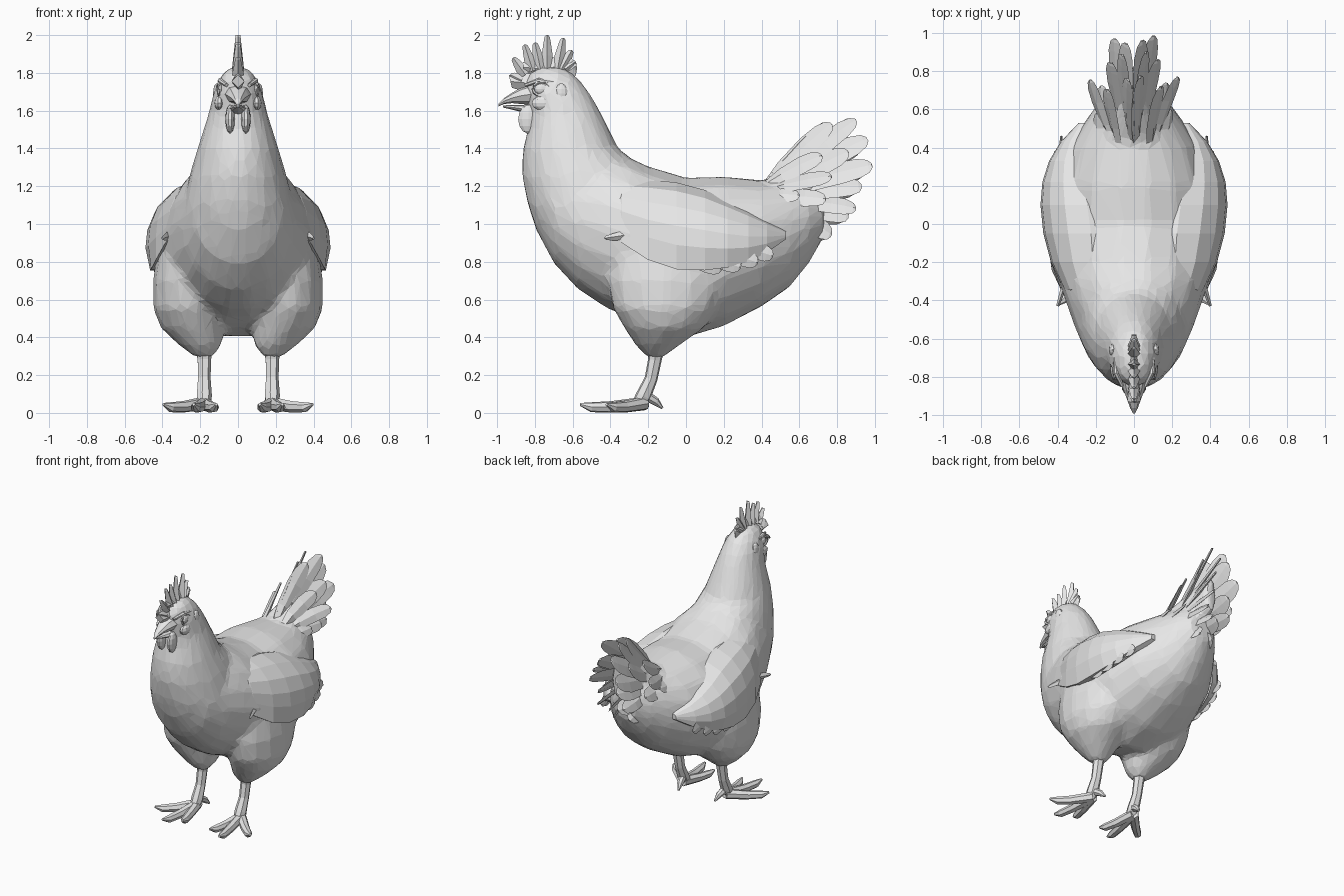
import bpy, bmesh, math
from mathutils import Vector

grey = bpy.data.materials.new("plumage_grey")
grey.diffuse_color = (0.8, 0.8, 0.8, 1)


def build(name, lofts):
    """Make one object from closed lofts, each a list of rings of points."""
    bm = bmesh.new()
    for rings in lofts:
        rows = [[bm.verts.new(p) for p in ring] for ring in rings]
        n = len(rows[0])
        for a, b in zip(rows, rows[1:]):
            for i in range(n):
                bm.faces.new((a[i], a[(i + 1) % n], b[(i + 1) % n], b[i]))
        bm.faces.new(rows[0])
        bm.faces.new(rows[-1])
    bmesh.ops.recalc_face_normals(bm, faces=bm.faces)
    me = bpy.data.meshes.new(name)
    bm.to_mesh(me)
    bm.free()
    me.materials.append(grey)
    ob = bpy.data.objects.new(name, me)
    bpy.context.collection.objects.link(ob)
    return ob


def circle(n):
    return [(math.cos(2 * math.pi * i / n), math.sin(2 * math.pi * i / n)) for i in range(n)]


def along_y(rows, n=18, x=0):
    """Upright elliptical sections: y, bottom, top, half width."""
    return [[(x + w * c, y, (zb + zt) / 2 + (zt - zb) / 2 * s) for c, s in circle(n)]
            for y, zb, zt, w in rows]


def along_z(rows, n=18, side=1):
    """Level elliptical sections: z, front, back, half width, centre x."""
    return [[(side * (x + w * c), (yf + yb) / 2 + (yb - yf) / 2 * s, z) for c, s in circle(n)]
            for z, yf, yb, w, x in rows]


def tube(pts, radii, n=7):
    pts = [Vector(p) for p in pts]
    rings = []
    for i, (p, r) in enumerate(zip(pts, radii)):
        d = pts[min(i + 1, len(pts) - 1)] - pts[max(i - 1, 0)]
        q = d.to_track_quat('Z', 'Y')
        rings.append([p + q @ Vector((r * c, r * s, 0)) for c, s in circle(n)])
    return rings


FEATHER = ((0, .5), (.3, .85), (.65, 1), (.85, .9), (.96, .6), (1, .2))
SPIKE = ((0, 1), (.4, .85), (.75, .6), (.95, .4), (1, .15))


def blade(base, tip, width, thick=.012, normal=(1, 0, 0), bend=0, shape=FEATHER):
    """Thin leaf with a diamond cross-section."""
    a, b, nrm = Vector(base), Vector(tip), Vector(normal)
    d = (b - a).normalized()
    across = nrm.cross(d).normalized()
    nrm = d.cross(across).normalized()
    rings = []
    for t, k in shape:
        p = a.lerp(b, t) + across * bend * 4 * t * (1 - t)
        w, h = across * width / 2 * k, nrm * thick * (1 - .6 * t)
        rings.append([p + w, p + h, p - w, p - h])
    return rings


def ball(c, r, n=10):
    steps = 6
    return [[(c[0] + r[0] * math.sin(a) * u, c[1] + r[1] * math.sin(a) * v, c[2] + r[2] * math.cos(a))
             for u, v in circle(n)]
            for a in [math.pi * (.04 + .92 * i / steps) for i in range(steps + 1)]]


# Body, neck, head, thighs and tail root fused into one faceted skin
trunk = along_y([
    (-.80, .98, 1.38, .14), (-.70, .79, 1.38, .24), (-.57, .65, 1.38, .30),
    (-.42, .55, 1.39, .355), (-.30, .50, 1.355, .395), (-.20, .45, 1.31, .415),
    (0, .395, 1.25, .435), (.2, .455, 1.255, .415), (.4, .56, 1.235, .345),
    (.55, .665, 1.225, .25), (.65, .79, 1.21, .175), (.73, .93, 1.15, .09)])
neck = along_z([
    (.85, -.72, -.2, .26, 0), (1.0, -.805, -.2, .29, 0), (1.1, -.84, -.2, .29, 0),
    (1.25, -.87, -.22, .26, 0), (1.33, -.87, -.27, .237, 0), (1.4, -.865, -.355, .214, 0),
    (1.5, -.84, -.405, .184, 0), (1.6, -.83, -.455, .152, 0), (1.68, -.85, -.50, .135, 0),
    (1.75, -.855, -.55, .112, 0), (1.80, -.83, -.60, .08, 0), (1.83, -.78, -.655, .04, 0)])
thigh = [(.29, -.205, -.125, .045, .18), (.36, -.27, -.03, .115, .20), (.45, -.33, .10, .17, .24),
         (.55, -.39, .17, .185, .265), (.70, -.42, .22, .185, .267), (.85, -.40, .20, .16, .27),
         (.95, -.32, .12, .11, .28)]
root = along_y([(.36, 1.0, 1.21, .20), (.48, 1.02, 1.26, .15), (.60, 1.04, 1.33, .10),
                (.72, 1.08, 1.37, .075), (.82, 1.12, 1.38, .045)], 12)
body = build("body", [trunk, neck, root, along_z(thigh, 14, 1), along_z(thigh, 14, -1)])
m = body.modifiers.new("fuse", 'REMESH')
m.mode, m.voxel_size = 'VOXEL', .024
m = body.modifiers.new("relax", 'SMOOTH')
m.factor, m.iterations = .5, 6
m = body.modifiers.new("facet", 'DECIMATE')
m.ratio = .095

# Wing stations: y, top, bottom, x at top edge, x at bulge, x at bottom
WING = [(-.42, 1.10, .98, .27, .32, .32), (-.34, 1.235, .90, .20, .37, .385),
        (-.20, 1.235, .81, .215, .435, .435), (-.05, 1.22, .76, .225, .475, .46),
        (.10, 1.18, .755, .245, .49, .465), (.22, 1.125, .77, .27, .48, .45),
        (.33, 1.07, .80, .29, .445, .42), (.43, 1.015, .85, .29, .385, .375),
        (.53, .96, .92, .265, .29, .29)]
PROFILE = [(0, 0), (.1, .48), (.28, .8), (.5, .96), (.72, 1)]

for side, label in ((1, "left"), (-1, "right")):
    # Wing shell with a scalloped lower feather edge
    rings = []
    for y, zt, zb, x0, x1, x2 in WING:
        outer = [(x0 + (x1 - x0) * f, zt + (zb - zt) * u) for u, f in PROFILE] + [(x2, zb)]
        inner = [(x - .045, z - .012 * (z > zb)) for x, z in reversed(outer)]
        rings.append([(side * x, y, z) for x, z in outer + inner])
    parts = [rings]
    for y, z, x in ((.06, .79, .452), (.16, .80, .445), (.25, .825, .428), (.33, .86, .395)):
        parts.append(blade((side * x, y - .08, z + .04), (side * (x - .015), y + .13, z - .03),
                           .09, .016))
    parts.append(blade((side * .345, -.26, .95), (side * .40, -.43, .925), .06, .02, shape=SPIKE))
    build(label + "_wing", parts)

    # Shank, three front toes and a hind toe
    parts = [tube([(side * .18, -.16, .36), (side * .18, -.165, .28), (side * .18, -.185, .18),
                   (side * .18, -.225, .09), (side * .18, -.26, .035)],
                  [.05, .037, .035, .042, .034])]
    for tx, ty in ((.395, -.42), (.235, -.56), (.115, -.50)):
        mid = (side * (.18 + (tx - .18) * .5), -.23 + (ty + .23) * .5, .032)
        near = (side * (.18 + (tx - .18) * .82), -.23 + (ty + .23) * .82, .03)
        parts.append(tube([(side * .18, -.22, .05), mid, near, (side * tx, ty, .045)],
                          [.036, .031, .027, .008]))
    parts.append(tube([(side * .175, -.21, .09), (side * .16, -.16, .06), (side * .15, -.125, .025)],
                      [.028, .022, .007]))
    build(label + "_leg", parts)

    # Eye with lid ring, brow, ear lobe and wattle
    eye = [(side * (.102 + .004 * math.cos(2 * a)), -.765 + .046 * math.cos(a), 1.715 + .035 * math.sin(a))
           for a in [2 * math.pi * i / 12 for i in range(13)]]
    build(label + "_eye", [ball((side * .095, -.765, 1.715), (.02, .04, .03)),
                           tube(eye, [.008] * 13, 5)])
    build(label + "_face", [
        tube([(side * .06, -.85, 1.735), (side * .094, -.78, 1.76), (side * .10, -.70, 1.75)],
             [.010, .014, .007]),
        ball((side * .112, -.66, 1.69), (.02, .036, .055)),
        ball((side * .098, -.75, 1.64), (.028, .07, .04))])
    build(label + "_wattle", [ball((side * .042, -.835, 1.555), (.025, .056, .076))])

# Beak, upper and lower halves
build("beak", [
    along_y([(-.80, 1.63, 1.75, .075), (-.87, 1.635, 1.725, .055), (-.92, 1.64, 1.695, .036),
             (-.965, 1.635, 1.665, .02), (-.992, 1.622, 1.637, .005)], 8),
    along_y([(-.80, 1.575, 1.635, .06), (-.88, 1.595, 1.63, .04), (-.94, 1.61, 1.63, .02),
             (-.97, 1.617, 1.627, .005)], 8)])

# Comb: tall ridge with a fan of short spikes
comb = [blade((0, -.93, 1.755), (0, -.58, 1.84), .14, .034, bend=-.045),
        blade((0, -.86, 1.83), (0, -.60, 1.86), .11, .026, bend=-.02)]
for by, bz, ty, tz in ((-.87, 1.76, -.93, 1.79), (-.85, 1.79, -.915, 1.88), (-.81, 1.81, -.855, 1.95),
                       (-.735, 1.82, -.735, 2.0), (-.68, 1.82, -.65, 1.985),
                       (-.66, 1.82, -.605, 1.92), (-.64, 1.82, -.585, 1.86), (-.77, 1.82, -.80, 1.96)):
    comb.append(blade((0, by, bz), (0, ty, tz), .068, .032, shape=SPIKE))
build("comb", comb)

# Tail fan: base and tip of each feather, width; mirrored left and right
TAIL = [((.015, .42, 1.19), (.03, .77, 1.53), .12), ((.025, .46, 1.19), (.06, .90, 1.55), .12),
        ((.04, .49, 1.19), (.04, .96, 1.45), .14), ((.05, .51, 1.17), (.10, .985, 1.31), .14),
        ((.05, .50, 1.18), (.12, .86, 1.38), .13), ((.07, .52, 1.15), (.07, .93, 1.20), .13),
        ((.08, .52, 1.12), (.10, .90, 1.08), .11), ((.05, .55, 1.08), (.03, .86, 1.04), .12),
        ((.07, .52, 1.06), (.06, .77, .94), .12), ((.08, .42, 1.20), (.14, .72, 1.36), .11),
        ((.10, .42, 1.17), (.23, .77, 1.25), .10), ((.12, .42, 1.13), (.17, .74, 1.13), .11),
        ((.16, .36, 1.13), (.19, .60, 1.15), .09)]
tail = []
for side in (1, -1):
    for base, tip, w in TAIL:
        tail.append(blade((side * base[0], base[1], base[2]),
                          (side * tip[0], tip[1] - (.015 if side < 0 else 0), tip[2]),
                          w, .018, normal=(1, -.15 * side, .7 * side), bend=.012 * side))
build("tail_feathers", tail)
